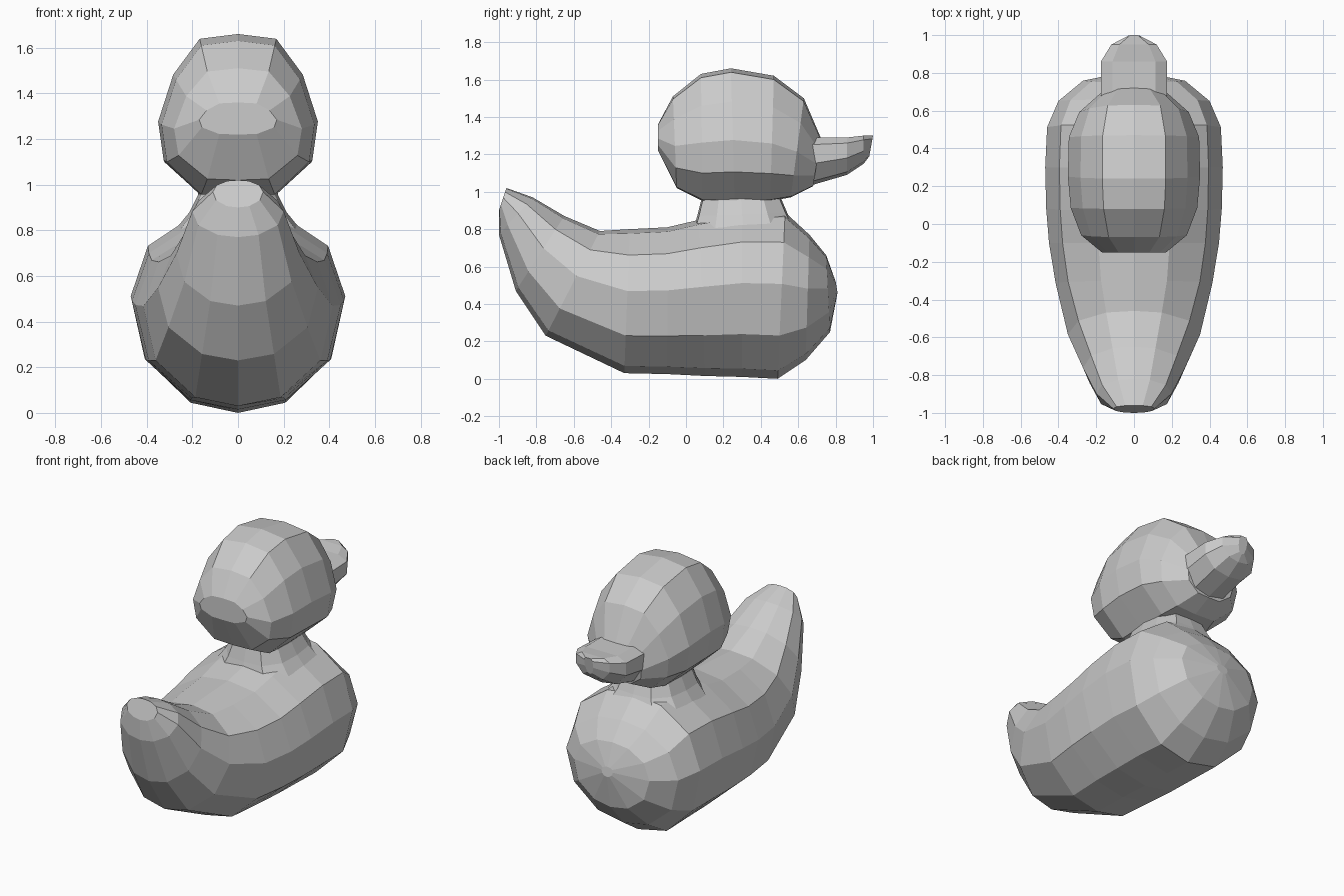
import bpy, bmesh


def loft(name, profile, stations):
    """Skin tilted rings. Station = (top y, top z, bottom y, bottom z, half width).
    Profile = (height fraction, width fraction) from bottom centre to top centre."""
    bm = bmesh.new()
    loop = profile + [(t, -s) for t, s in profile[-2:0:-1]]
    rings = []
    for ty, tz, by, bz, w in stations:
        rings.append([bm.verts.new((s * w, by + (ty - by) * t, bz + (tz - bz) * t))
                      for t, s in loop])
    n = len(loop)
    for a, b in zip(rings, rings[1:]):
        for i in range(n):
            j = (i + 1) % n
            bm.faces.new((a[i], a[j], b[j], b[i]))
    bm.faces.new(rings[0])
    bm.faces.new(rings[-1])
    bmesh.ops.recalc_face_normals(bm, faces=bm.faces)
    mesh = bpy.data.meshes.new(name)
    bm.to_mesh(mesh)
    bm.free()
    obj = bpy.data.objects.new(name, mesh)
    bpy.context.collection.objects.link(obj)
    return obj


# Body with upswept tail, from tail tip to chest
loft("body",
     [(0, 0), (.05, .45), (.26, .87), (.57, 1), (.82, .84), (.97, .42), (1, 0)],
     [(-.96, 1.02, -1.0, .90, .11),
      (-.82, .97, -1.0, .77, .20),
      (-.65, .87, -.91, .47, .27),
      (-.46, .79, -.75, .23, .35),
      (-.30, .80, -.33, .03, .415),
      (-.10, .81, -.10, .025, .45),
      (.07, .85, .10, .015, .465),
      (.30, .89, .30, .01, .47),
      (.53, .89, .49, 0, .46),
      (.66, .77, .64, .10, .40),
      (.75, .66, .77, .25, .27),
      (.80, .52, .81, .46, .04)])

# Neck: short flared collar, rings tilted to lie flat
loft("neck",
     [(0, 0), (.02, .6), (.22, 1), (.5, 1.06), (.78, 1), (.98, .6), (1, 0)],
     [(.57, .83, .04, .80, .25),
      (.54, .89, .06, .87, .20),
      (.51, .96, .08, .95, .165),
      (.50, 1.02, .09, 1.02, .165)])

# Head, from back to face
loft("head",
     [(0, 0), (.01, .48), (.22, .93), (.46, 1), (.75, .81), (.97, .48), (1, 0)],
     [(-.15, 1.36, -.15, 1.22, .17),
      (-.07, 1.51, -.05, 1.02, .28),
      (.08, 1.63, .09, .95, .335),
      (.24, 1.66, .26, .95, .35),
      (.47, 1.62, .45, .95, .345),
      (.63, 1.50, .56, .97, .29),
      (.72, 1.29, .68, 1.03, .17)])

# Beak: flat on top, keeled below
loft("beak",
     [(0, 0), (.08, .6), (.45, 1), (.85, 1), (1, .65), (1, 0)],
     [(.62, 1.29, .62, 1.02, .175),
      (.86, 1.29, .86, 1.09, .175),
      (.95, 1.30, .95, 1.15, .12),
      (1.0, 1.30, .98, 1.19, .03)])
